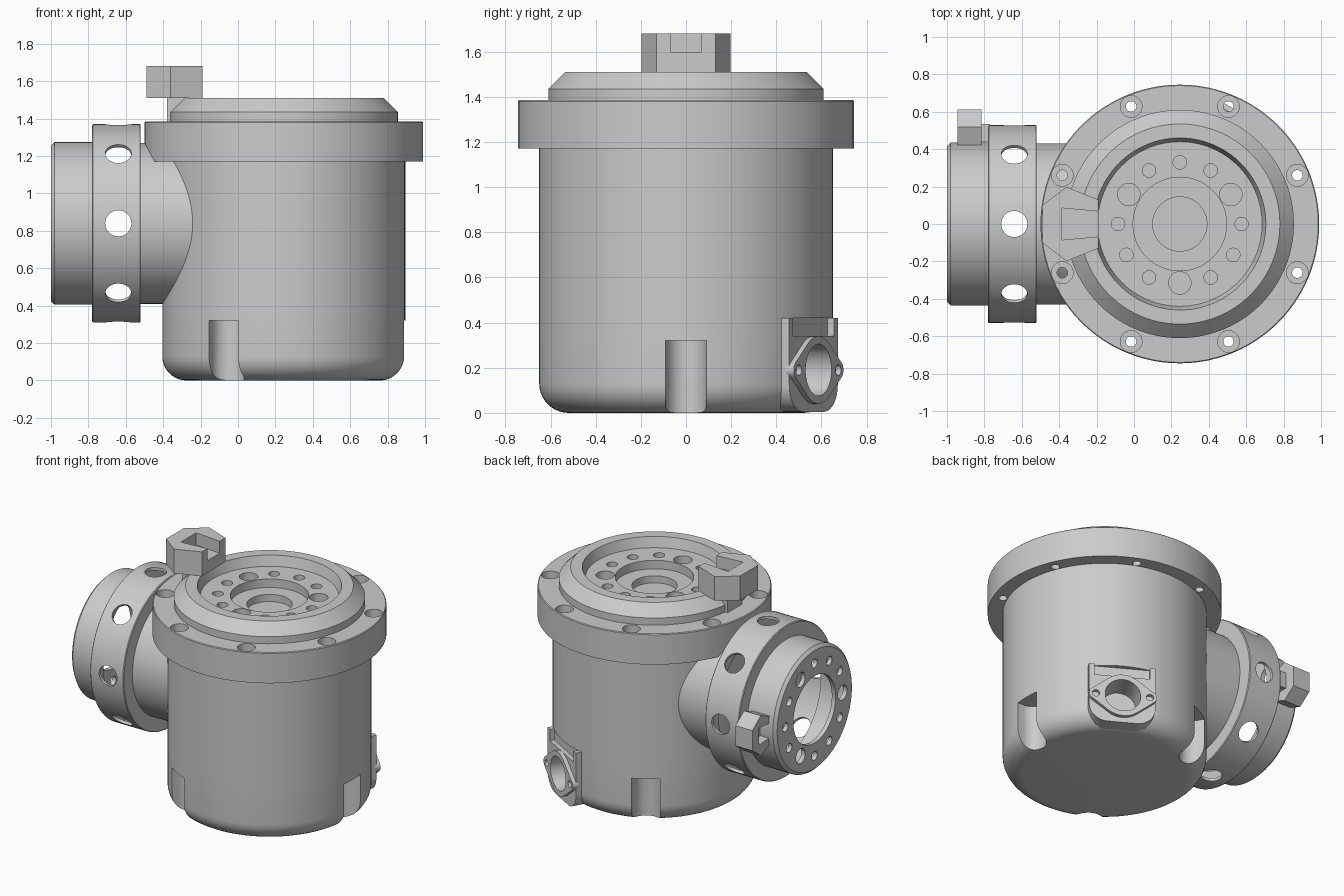
import bpy, bmesh
from math import sin, cos, pi, radians
from mathutils import Matrix

if "Cube" in bpy.data.objects:
    bpy.data.objects.remove(bpy.data.objects["Cube"])

CX = 0.245
T, R = Matrix.Translation, Matrix.Rotation
AXIS = T((CX, 0, 0))                                  # main vertical axis
SIDE = T((0, 0, 0.84)) @ R(-pi / 2, 4, 'Y')           # local z points to -x
PORT = AXIS @ R(radians(60), 4, 'Z') @ Matrix(        # local z points outward at 60 deg
    ((0, 0, 1, 0), (1, 0, 0, 0), (0, 1, 0, 0), (0, 0, 0, 1)))


def lathe(bm, profile, m, seg=96):
    """Revolve a closed (r, z) profile round local z."""
    rings = []
    for k in range(seg):
        a = 2 * pi * k / seg
        rings.append([bm.verts.new(m @ T((r * cos(a), r * sin(a), z)).translation)
                      for r, z in profile])
    n = len(profile)
    for k in range(seg):
        a, b = rings[k], rings[(k + 1) % seg]
        for i in range(n):
            j = (i + 1) % n
            if profile[i][0] == 0 and profile[j][0] == 0:
                continue
            bm.faces.new((a[i], b[i], b[j], a[j]))


def prism(bm, pts, z0, z1, m):
    lo, hi = ([bm.verts.new(m @ T((x, y, z)).translation) for x, y in pts] for z in (z0, z1))
    bm.faces.new(lo)
    bm.faces.new(hi)
    for i in range(len(pts)):
        j = (i + 1) % len(pts)
        bm.faces.new((lo[i], lo[j], hi[j], hi[i]))


def drill(bm, r, z0, z1, m, seg=32):
    lathe(bm, [(0, z0), (r, z0), (r, z1), (0, z1)], m, seg)


def arc(cx, cy, r, a0, a1, n=10):
    return [(cx + r * cos(radians(a0 + (a1 - a0) * i / n)),
             cy + r * sin(radians(a0 + (a1 - a0) * i / n))) for i in range(n + 1)]


def finish(name, bm):
    bmesh.ops.remove_doubles(bm, verts=bm.verts, dist=1e-5)
    bmesh.ops.dissolve_degenerate(bm, edges=bm.edges, dist=1e-6)
    bmesh.ops.recalc_face_normals(bm, faces=bm.faces)
    me = bpy.data.meshes.new(name)
    bm.to_mesh(me)
    bm.free()
    ob = bpy.data.objects.new(name, me)
    bpy.context.collection.objects.link(ob)
    return ob


def activate(ob):
    bpy.ops.object.select_all(action='DESELECT')
    ob.select_set(True)
    bpy.context.view_layer.objects.active = ob


def part(name, build, cuts=()):
    """Build a part, subtract the cutters in turn, then shade it."""
    bm = bmesh.new()
    build(bm)
    ob = finish(name, bm)
    for cut in cuts:
        cb = bmesh.new()
        cut(cb)
        cutter = finish(name + "_cutter", cb)
        cutter.hide_render = True
        mod = ob.modifiers.new("cut", 'BOOLEAN')
        mod.operation, mod.solver, mod.object = 'DIFFERENCE', 'EXACT', cutter
        activate(ob)
        bpy.ops.object.modifier_apply(modifier=mod.name)
        bpy.data.objects.remove(cutter)
    activate(ob)
    bpy.ops.object.shade_smooth_by_angle(angle=radians(30))
    return ob


def turn(m, deg):
    return m @ R(radians(deg), 4, 'Z')


# Bottom cup with three vertical channels
def channels(bm):
    pts = arc(0.60, 0, 0.09, 90, 270, 16) + [(0.8, -0.09), (0.8, 0.09)]
    for a in (0, 120, 240):
        prism(bm, pts, -0.1, 0.32, turn(AXIS, a))


def port_hole(bm):
    drill(bm, 0.115, 0.5, 0.8, T(PORT @ T((0, 0.19, 0)).translation) @ PORT.to_3x3().to_4x4() )


def port_window(bm):
    prism(bm, [(-0.18, 0.34), (0.18, 0.34), (0.18, 0.5), (-0.18, 0.5)], 0.62, 0.8, PORT)


cup = [(0, 0)] + arc(0.52, 0.13, 0.13, -90, 0) + [(0.65, 0.42), (0, 0.42)]
part("bottom_cup", lambda bm: lathe(bm, cup, AXIS), [channels, port_hole, port_window])

# Connector port on the cup
pad = arc(-0.095, 0.125, 0.12, 180, 270) + arc(0.095, 0.125, 0.12, 270, 360) \
    + [(0.215, 0.42), (-0.215, 0.42)]
part("port_pad", lambda bm: prism(bm, pad, 0.45, 0.652, PORT), [port_hole, port_window])
oval = arc(0, 0.19, 0.15, 53, 127) + arc(-0.18, 0.19, 0.04, 127, 233) \
    + arc(0, 0.19, 0.15, 233, 307) + arc(0.18, 0.19, 0.04, -53, 53)


def port_screws(bm):
    for x in (-0.175, 0.175):
        drill(bm, 0.024, 0.6, 0.8, PORT @ T((x, 0.19, 0)), 16)


part("port_flange", lambda bm: prism(bm, oval, 0.64, 0.678, PORT), [port_hole, port_screws])


# Barrel
part("barrel", lambda bm: lathe(bm, [(0, 0.42), (0.65, 0.42), (0.65, 1.18), (0, 1.18)], AXIS))

# Top flange and recessed output face
head = [(0, 1.17), (0.745, 1.17), (0.745, 1.38), (0.74, 1.385), (0.61, 1.385), (0.61, 1.435),
        (0.535, 1.51), (0.46, 1.51), (0.44, 1.44), (0.25, 1.44), (0.25, 1.38),
        (0.145, 1.38), (0.145, 1.33), (0, 1.33)]


def flange_bolts(bm):
    for k in range(8):
        m = turn(AXIS, 22.5 + 45 * k) @ T((0.68, 0, 0))
        lathe(bm, [(0, 1.1), (0.028, 1.1), (0.028, 1.28), (0.058, 1.28), (0.058, 1.5), (0, 1.5)], m, 24)


def face_holes(bm, axis, z0, z1, r, s):
    for k in range(12):
        big = k % 4 == 1
        drill(bm, (0.06 if big else 0.036) * s, z0, z1,
              turn(axis, 30 * k) @ T((r + (-0.015 if big else 0), 0, 0)), 24)


part("top_flange", lambda bm: lathe(bm, head, AXIS),
     [flange_bolts, lambda bm: face_holes(bm, AXIS, 1.36, 1.6, 0.33, 1)])

# Hollow side arm with a drilled collar
arm = [(0.43, 0.2), (0.43, 0.52), (0.525, 0.52), (0.53, 0.525), (0.53, 0.775), (0.525, 0.78),
       (0.435, 0.78), (0.435, 0.98), (0.415, 1.0), (0.235, 1.0), (0.235, 0.97), (0.412, 0.97),
       (0.412, 0.76), (0.51, 0.76), (0.51, 0.54), (0.41, 0.54), (0.41, 0.2)]


def collar_holes(bm):
    for k in range(8):
        drill(bm, 0.07, 0.45, 0.6, turn(SIDE, 45 * k) @ T((0, 0, 0.64)) @ R(pi / 2, 4, 'Y'))


part("side_arm", lambda bm: lathe(bm, arm, SIDE),
     [collar_holes, lambda bm: face_holes(bm, SIDE, 0.9, 1.1, 0.325, 0.85)])


# Pointer blocks: faceted cap, open slot and stem
def pointer(name, m, z_base, z0, z1, s, off):
    def scaled(pts):
        return [(x * s + off, y * s) for x, y in pts]
    cap = scaled([(0.435, -0.13), (0.605, -0.198), (0.735, -0.10),
                  (0.735, 0.10), (0.605, 0.198), (0.435, 0.13)])
    slot = scaled([(0.3, -0.055), (0.63, -0.085), (0.63, 0.085), (0.3, 0.055)])
    stem = scaled([(0.49, -0.08), (0.625, -0.08), (0.625, 0.08), (0.49, 0.08)])
    part(name + "_cap", lambda bm: prism(bm, cap, z0, z1, m),
         [lambda bm: prism(bm, slot, z1 - 0.5 * (z1 - z0), z1 + 0.1, m)])
    part(name + "_stem", lambda bm: prism(bm, stem, z_base, z0 + 0.01, m))


pointer("top_pointer", turn(AXIS, 180), 1.37, 1.51, 1.68, 1.0, 0)
pointer("side_pointer", turn(SIDE, 90), 0.77, 0.815, 0.945, 0.71, 0.09)
